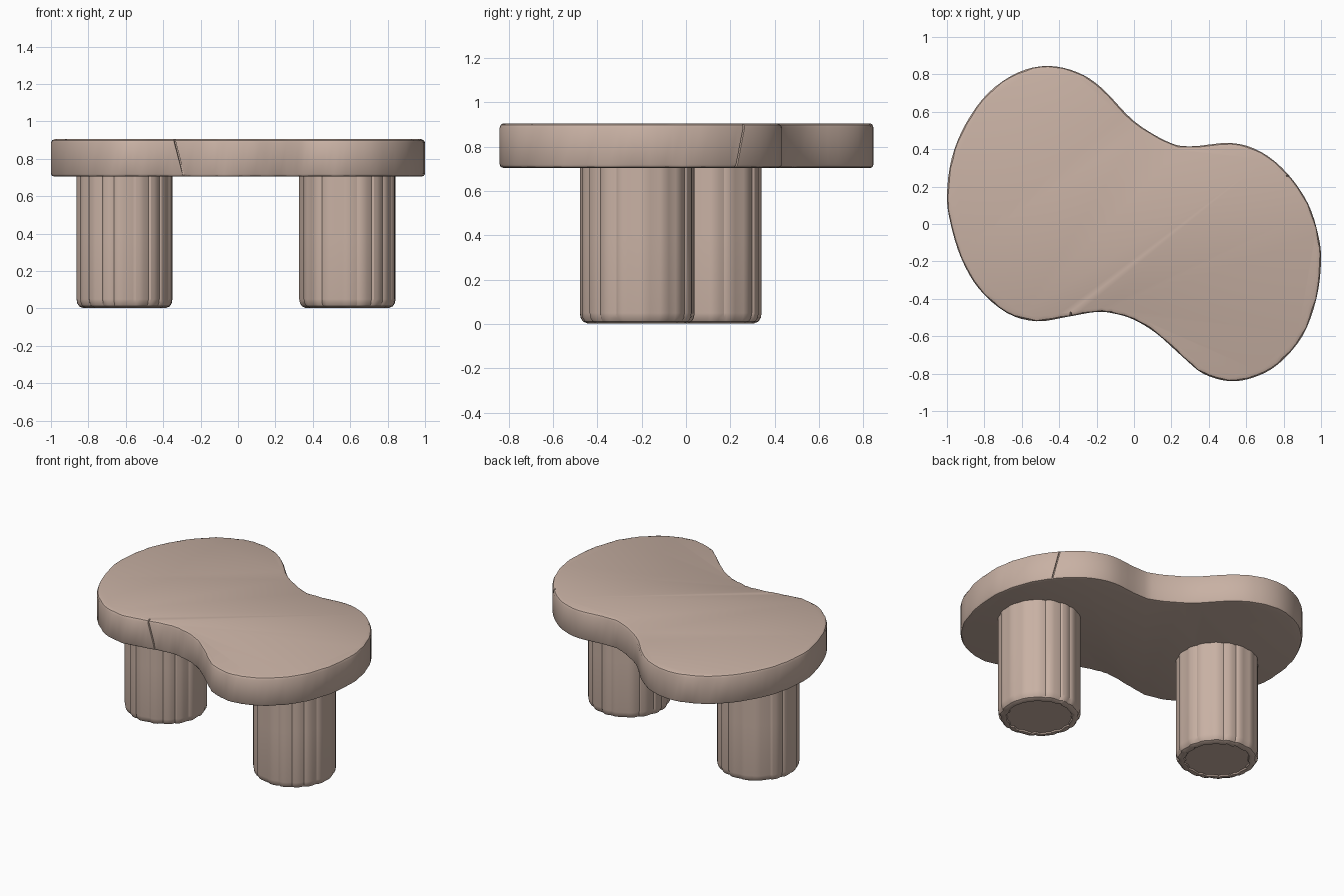
import bpy, bmesh, math, random
from mathutils import Vector

if "Cube" in bpy.data.objects:
    bpy.data.objects.remove(bpy.data.objects["Cube"])

random.seed(4)

wood = bpy.data.materials.new("pale wood")
wood.diffuse_color = (0.58, 0.44, 0.37, 1)
wood.use_nodes = True
wood.node_tree.nodes["Principled BSDF"].inputs["Base Color"].default_value = wood.diffuse_color


def smooth_loop(pts, steps):
    """Closed Catmull-Rom curve through the points."""
    out, n = [], len(pts)
    for i in range(n):
        a, b, c, d = (Vector(pts[(i + k) % n]) for k in (-1, 0, 1, 2))
        for s in range(steps):
            t = s / steps
            out.append(0.5 * (2 * b + (c - a) * t + (2 * a - 5 * b + 4 * c - d) * t * t
                              + (3 * b - a - 3 * c + d) * t ** 3))
    return out


def loft(name, outline, profile, wobble=0.0, angle=35):
    """Stack inset copies of a counter-clockwise outline: profile holds (inset, z)."""
    n = len(outline)
    bm = bmesh.new()
    rings = []
    # slow random variation of the edge rounding, like hand-carved wood
    worn = [1 + wobble * sum(random.uniform(-1, 1) for _ in range(2)) for _ in range(n)]
    for inset, z in profile:
        ring = []
        for i, p in enumerate(outline):
            tan = outline[(i + 1) % n] - outline[i - 1]
            nrm = Vector((tan.y, -tan.x)).normalized()
            q = p - nrm * inset * worn[i]
            ring.append(bm.verts.new((q.x, q.y, z)))
        rings.append(ring)
    for lo, hi in zip(rings, rings[1:]):
        for i in range(n):
            j = (i + 1) % n
            bm.faces.new((lo[i], lo[j], hi[j], hi[i]))
    bm.faces.new(rings[0][::-1])
    bm.faces.new(rings[-1])
    me = bpy.data.meshes.new(name)
    bm.to_mesh(me)
    bm.free()
    ob = bpy.data.objects.new(name, me)
    bpy.context.collection.objects.link(ob)
    me.materials.append(wood)
    bpy.ops.object.select_all(action='DESELECT')
    ob.select_set(True)
    bpy.context.view_layer.objects.active = ob
    bpy.ops.object.shade_smooth_by_angle(angle=math.radians(angle))
    return ob


# Table top: two-lobed slab with softly rounded rims
top_outline = [(-0.46, 0.845), (-0.62, 0.81), (-0.78, 0.70), (-0.90, 0.535), (-0.975, 0.35),
               (-1.0, 0.15), (-0.98, 0.0), (-0.925, -0.18), (-0.83, -0.345), (-0.68, -0.475),
               (-0.52, -0.52), (-0.35, -0.495), (-0.20, -0.47), (-0.10, -0.48), (0.0, -0.512),
               (0.12, -0.585), (0.26, -0.71), (0.37, -0.80), (0.51, -0.84), (0.64, -0.82),
               (0.77, -0.75), (0.90, -0.60), (0.975, -0.40), (1.0, -0.20), (0.985, -0.06),
               (0.93, 0.11), (0.82, 0.27), (0.68, 0.385), (0.52, 0.433), (0.30, 0.415),
               (0.18, 0.44), (0.0, 0.55), (-0.17, 0.725), (-0.30, 0.81)]
slab = loft("table_top", smooth_loop(top_outline, 4),
            [(0.020, 0.705), (0.006, 0.709), (0.0, 0.720), (0.0, 0.886),
             (0.006, 0.899), (0.020, 0.905)], wobble=0.3)


# Thin slanted cracks cut into the slab edge
def crack(name, x, y, turn, lean):
    bpy.ops.mesh.primitive_cube_add(size=1, location=(x, y, 0.805))
    c = bpy.context.object
    c.name = name
    c.scale = (0.008, 0.024, 0.26)
    c.rotation_euler = (0, lean, turn)
    c.hide_render = True
    c.hide_set(True)
    m = slab.modifiers.new(name, 'BOOLEAN')
    m.operation, m.object, m.solver = 'DIFFERENCE', c, 'EXACT'


crack("front_crack_cutter", -0.315, -0.488, math.radians(-10), math.radians(-14))
crack("back_crack_cutter", 0.84, 0.245, math.radians(-50), math.radians(-14))


# Legs: stout posts with irregular shallow vertical grooves
def leg(name, cx, cy, r=0.259, grooves=18):
    outline = []
    for g in range(grooves):
        a0 = 2 * math.pi * (g + random.uniform(-0.18, 0.18)) / grooves
        depth = random.uniform(0.004, 0.011)
        step = 2 * math.pi / grooves
        for f, d in ((0, depth), (0.12, depth * 0.25), (0.35, 0), (0.6, 0.001)):
            a = a0 + f * step
            outline.append(Vector((cx + (r - d) * math.cos(a), cy + (r - d) * math.sin(a))))
    return loft(name, outline,
                [(0.055, 0.012), (0.050, 0.004), (0.034, 0.003), (0.014, 0.012),
                 (0.004, 0.028), (0.0, 0.05), (0.0, 0.4), (0.0, 0.72)], wobble=0.06, angle=30)


leg("left_leg", -0.607, 0.083)
leg("right_leg", 0.585, -0.22)
